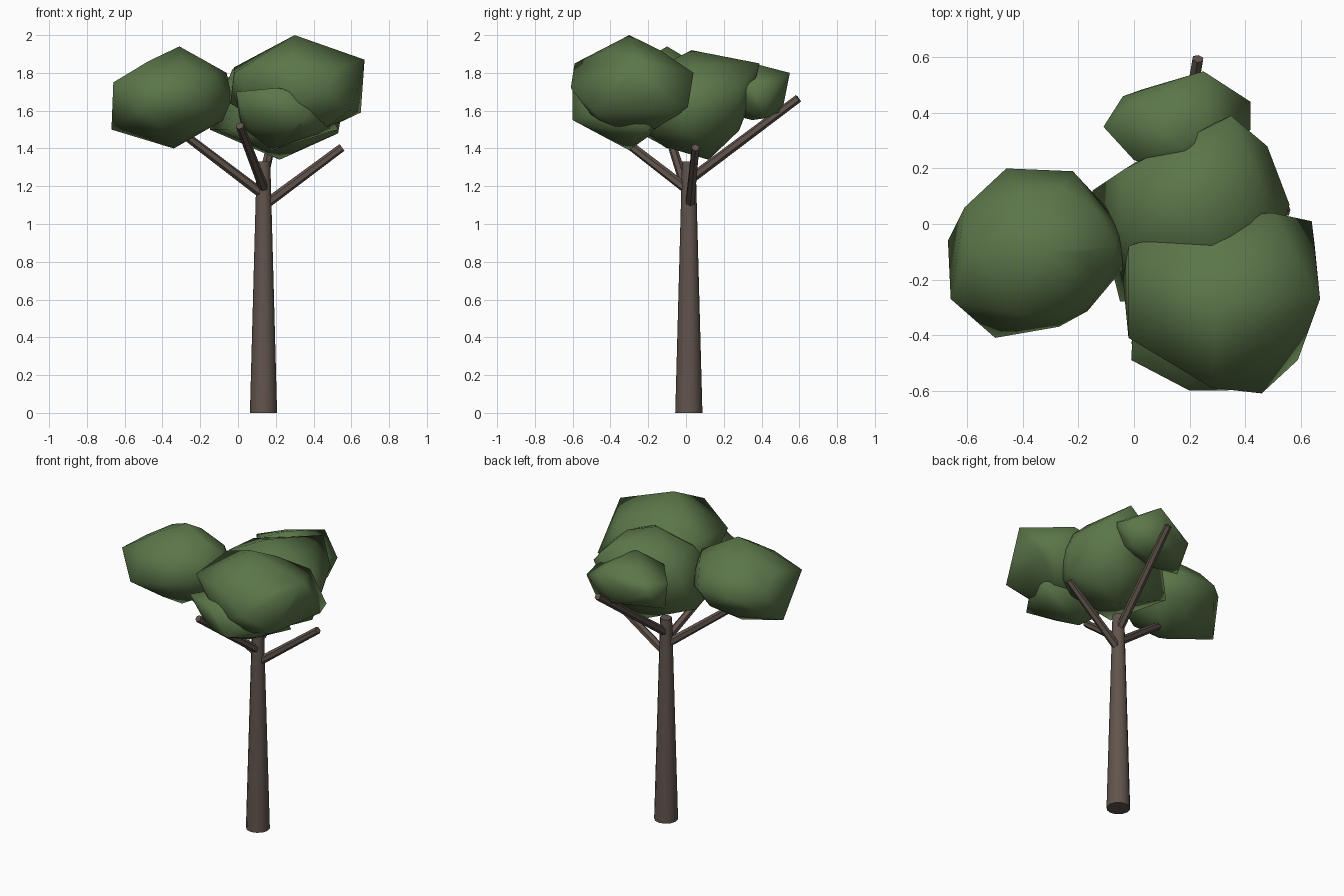
import bpy, bmesh, random
from mathutils import Vector

cube = bpy.data.objects.get("Cube")
if cube:
    bpy.data.objects.remove(cube, do_unlink=True)
random.seed(4)


def material(name, rgb):
    mat = bpy.data.materials.new(name)
    mat.use_nodes = True
    mat.diffuse_color = (*rgb, 1)
    mat.node_tree.nodes["Principled BSDF"].inputs["Base Color"].default_value = (*rgb, 1)
    return mat


BARK = material("brown bark", (0.12, 0.09, 0.073))
LEAF = material("leaf green", (0.105, 0.18, 0.067))


def finish(name, bm, mat, angle):
    mesh = bpy.data.meshes.new(name)
    bm.to_mesh(mesh)
    bm.free()
    mesh.materials.append(mat)
    obj = bpy.data.objects.new(name, mesh)
    bpy.context.collection.objects.link(obj)
    bpy.ops.object.select_all(action="DESELECT")
    obj.select_set(True)
    bpy.context.view_layer.objects.active = obj
    bpy.ops.object.shade_smooth_by_angle(angle=angle)
    return obj


# Tapered round limb between two points
def limb(name, start, end, r1, r2, sides):
    a, b = Vector(start), Vector(end)
    bm = bmesh.new()
    bmesh.ops.create_cone(bm, cap_ends=True, segments=sides, radius1=r1,
                          radius2=r2, depth=(b - a).length)
    turn = (b - a).to_track_quat("Z", "Y").to_matrix().to_4x4()
    turn.translation = (a + b) / 2
    bm.transform(turn)
    return finish(name, bm, BARK, 0.9)


# Leaf mass: a squashed icosphere with corners pulled outward, wrapped in a convex skin
def leaf_clump(name, centre, radii, corners):
    c = Vector(centre)
    bm = bmesh.new()
    bmesh.ops.create_icosphere(bm, subdivisions=2, radius=1)
    for v in bm.verts:
        wobble = random.uniform(0.94, 1.0)
        v.co = c + Vector(p * r * wobble for p, r in zip(v.co, radii))
    free = set(bm.verts)
    for corner in map(Vector, corners):
        v = min(free, key=lambda k: (k.co - corner).length)
        v.co = corner
        free.remove(v)
    bmesh.ops.delete(bm, geom=bm.edges[:] + bm.faces[:], context="EDGES_FACES")
    bmesh.ops.convex_hull(bm, input=bm.verts)
    loose = [v for v in bm.verts if not v.link_faces]
    bmesh.ops.delete(bm, geom=loose, context="VERTS")
    bmesh.ops.recalc_face_normals(bm, faces=bm.faces)
    return finish(name, bm, LEAF, 3.0)


# Trunk and branches
limb("trunk", (0.135, 0.015, 0), (0.135, 0.015, 1.33), 0.072, 0.036, 12)
for name, start, end in [
    ("left_branch", (0.14, 0.02, 1.1), (0.55, 0.05, 1.405)),
    ("right_branch", (0.14, 0.01, 1.15), (-0.36, -0.11, 1.53)),
    ("front_branch", (0.14, 0.01, 1.18), (0.01, -0.43, 1.52)),
    ("back_branch", (0.13, 0.0, 1.22), (0.23, 0.595, 1.665)),
]:
    limb(name, start, end, 0.026, 0.022, 6)

# Crown
leaf_clump("right_leaves", (-0.34, -0.1, 1.67), (0.31, 0.28, 0.23), [
    (-0.66, -0.27, 1.75), (-0.67, -0.06, 1.5), (-0.31, -0.1, 1.94), (-0.46, 0.2, 1.68),
    (-0.22, 0.19, 1.68), (-0.5, -0.41, 1.62), (-0.27, -0.37, 1.65), (-0.34, -0.1, 1.4),
    (-0.61, 0.06, 1.72), (-0.06, -0.08, 1.8), (-0.03, -0.15, 1.64), (-0.09, 0.05, 1.62)])
leaf_clump("front_leaves", (0.33, -0.28, 1.71), (0.32, 0.29, 0.25), [
    (-0.02, -0.08, 1.83), (-0.02, -0.41, 1.8), (0.3, -0.3, 2.0), (0.67, -0.27, 1.87),
    (0.65, -0.07, 1.59), (0.46, -0.61, 1.72), (0.28, -0.59, 1.85), (0.64, 0.01, 1.62),
    (0.59, -0.49, 1.6), (0.3, 0.03, 1.75), (-0.04, -0.2, 1.64), (0.5, 0.04, 1.8)])
leaf_clump("lower_front_leaves", (0.25, -0.32, 1.58), (0.26, 0.23, 0.15), [
    (-0.01, -0.49, 1.7), (0.2, -0.6, 1.72), (0.34, -0.6, 1.55), (0.18, -0.3, 1.39),
    (0.53, -0.2, 1.5)])
leaf_clump("middle_leaves", (0.26, 0.04, 1.63), (0.28, 0.3, 0.26), [
    (-0.15, 0.12, 1.5), (-0.03, 0.2, 1.8), (0.2, 0.03, 1.92), (0.56, 0.07, 1.65),
    (0.35, 0.39, 1.85), (0.48, 0.28, 1.72), (0.22, 0.12, 1.34), (0.53, 0.02, 1.48),
    (-0.03, -0.05, 1.82), (-0.05, -0.28, 1.5)])
leaf_clump("back_leaves", (0.16, 0.35, 1.69), (0.23, 0.17, 0.14), [
    (-0.11, 0.35, 1.75), (-0.04, 0.46, 1.7), (0.25, 0.55, 1.8), (0.42, 0.44, 1.7),
    (0.17, 0.28, 1.87), (0.2, 0.51, 1.6), (-0.07, 0.32, 1.56), (0.36, 0.42, 1.56),
    (0.42, 0.34, 1.73), (0.0, 0.23, 1.8)])
